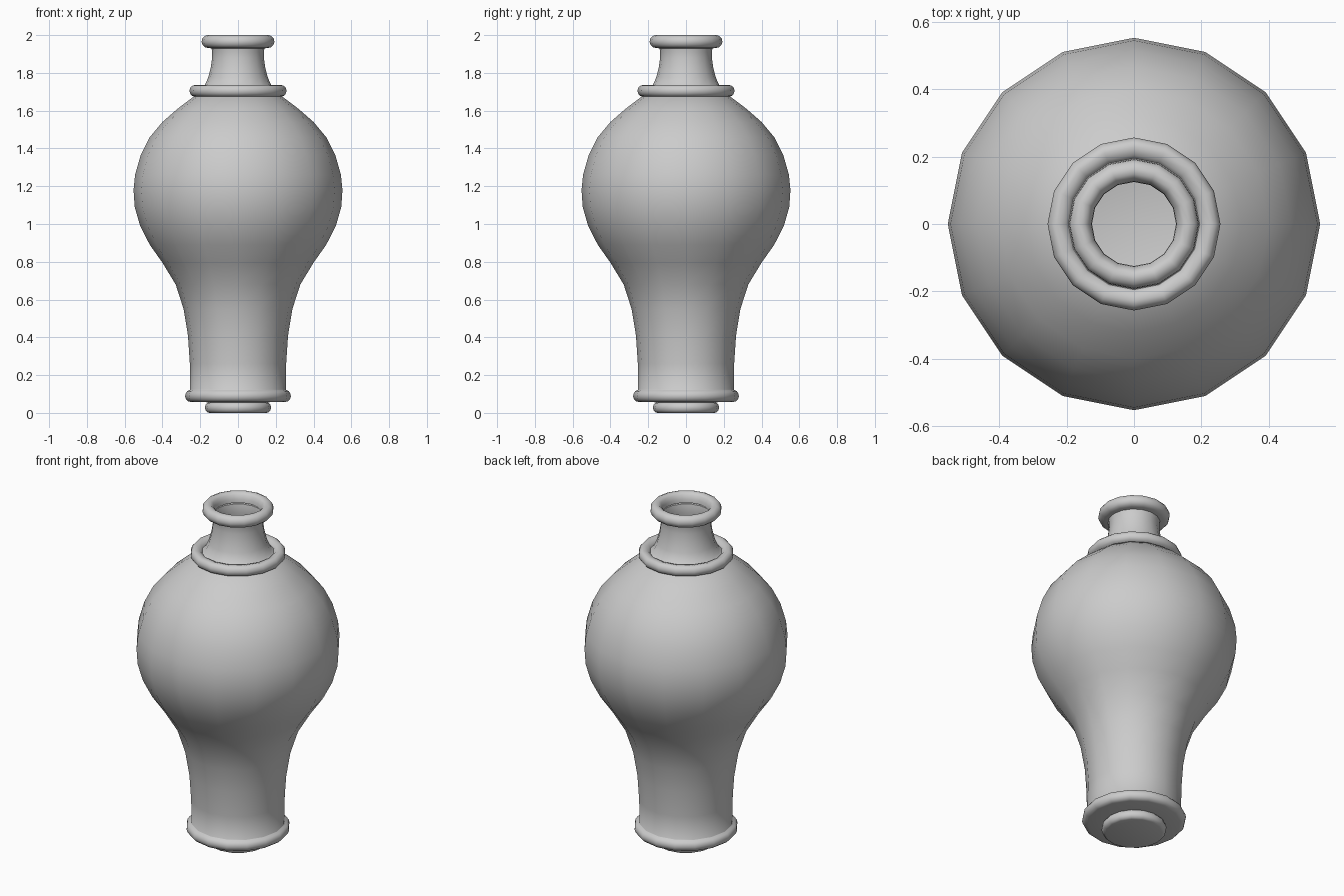
import bpy, bmesh
from math import sin, cos, pi, radians

if "Cube" in bpy.data.objects:
    bpy.data.objects.remove(bpy.data.objects["Cube"])

SIDES = 16


def bead(r, z, rx, rz, a0, a1, n):
    """Points of an elliptical moulding from angle a0 to a1 (degrees)."""
    return [(r + rx * cos(radians(a0 + (a1 - a0) * i / n)),
             z + rz * sin(radians(a0 + (a1 - a0) * i / n))) for i in range(n + 1)]


def lathe(name, profile):
    """Revolve an (r, z) profile about z; r = 0 becomes a pole."""
    bm = bmesh.new()
    rings = []
    for r, z in profile:
        if r == 0:
            rings.append([bm.verts.new((0, 0, z))] * SIDES)
        else:
            rings.append([bm.verts.new((r * cos(2 * pi * i / SIDES),
                                        r * sin(2 * pi * i / SIDES), z))
                          for i in range(SIDES)])
    for a, b in zip(rings, rings[1:]):
        for i in range(SIDES):
            j = (i + 1) % SIDES
            quad = [a[i], a[j], b[j], b[i]]
            bm.faces.new(list(dict.fromkeys(quad)))
    mesh = bpy.data.meshes.new(name)
    bm.to_mesh(mesh)
    bm.free()
    ob = bpy.data.objects.new(name, mesh)
    bpy.context.collection.objects.link(ob)
    bpy.ops.object.select_all(action='DESELECT')
    ob.select_set(True)
    bpy.context.view_layer.objects.active = ob
    bpy.ops.object.shade_smooth_by_angle(angle=radians(50))
    return ob


# Foot disc and base ring
profile = [(0, 0)]
profile += bead(0.152, 0.028, 0.023, 0.028, -90, 90, 6)
profile += bead(0.25, 0.09, 0.03, 0.032, -90, 80, 6)

# Swelling body
profile += [(0.254, 0.123), (0.255, 0.26), (0.265, 0.41), (0.288, 0.55),
            (0.33, 0.68), (0.40, 0.795), (0.467, 0.89), (0.518, 0.99),
            (0.547, 1.09), (0.553, 1.18), (0.545, 1.26), (0.515, 1.365),
            (0.467, 1.46), (0.40, 1.54), (0.32, 1.61), (0.235, 1.674)]

# Shoulder collar, neck
profile += bead(0.228, 1.705, 0.029, 0.031, -80, 90, 6)
profile += [(0.205, 1.73), (0.195, 1.715), (0.18, 1.725), (0.158, 1.775),
            (0.144, 1.83), (0.137, 1.88), (0.137, 1.91), (0.14, 1.93)]

# Rolled lip curling into the open mouth
profile += bead(0.16, 1.966, 0.033, 0.034, -90, 110, 7)
profile += [(0.136, 1.987), (0.127, 1.965), (0.125, 1.945)]

lathe("vase_body", profile)
